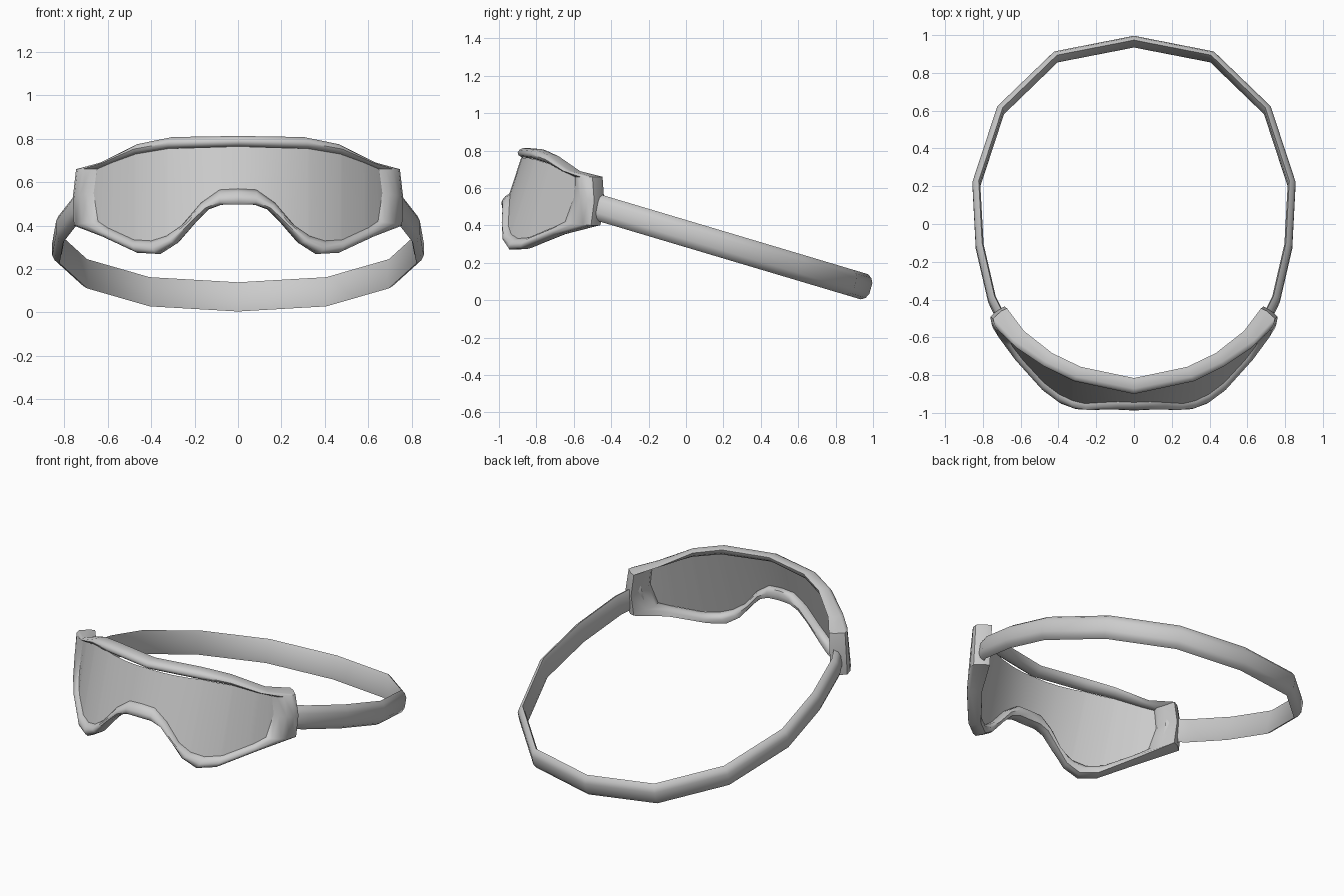
import bpy, bmesh, math
from mathutils import Vector

cube = bpy.data.objects.get("Cube")
if cube:
    bpy.data.objects.remove(cube)

grey = bpy.data.materials.new("light grey")
grey.use_nodes = True
colour = (0.6, 0.6, 0.6, 1)
grey.diffuse_color = colour
grey.node_tree.nodes["Principled BSDF"].inputs["Base Color"].default_value = colour


def face_y(x, z):
    """Depth of the wraparound visor surface."""
    return -0.88 + 0.72 * x * x + 0.33 * (z - 0.765) * (1 - (x / 0.8) ** 4)


def on_visor(x, z, lift=0):
    normal = Vector((1.44 * x, -1, 0)).normalized()
    return Vector((x, face_y(x, z), z)) + normal * lift


def build(name, rows, closed, angle, caps=False):
    """Skin rows of points, then mirror the half across x = 0."""
    bm = bmesh.new()
    grid = [[bm.verts.new(p) for p in row] for row in rows]
    count = len(rows[0])
    for a, b in zip(grid, grid[1:]):
        for j in range(count if closed else count - 1):
            k = (j + 1) % count
            bm.faces.new((a[j], b[j], b[k], a[k]))
    if caps:
        bm.faces.new(grid[-1])
    if closed:
        bmesh.ops.recalc_face_normals(bm, faces=bm.faces)
    mesh = bpy.data.meshes.new(name)
    bm.to_mesh(mesh)
    bm.free()
    mesh.materials.append(grey)
    mesh.shade_smooth()
    mesh.set_sharp_from_angle(angle=math.radians(angle))
    ob = bpy.data.objects.new(name, mesh)
    bpy.context.collection.objects.link(ob)
    mirror = ob.modifiers.new("Mirror", "MIRROR")
    mirror.use_clip = True
    mirror.merge_threshold = 0.002
    return ob


# Half outlines of the frame, from top centre round to the nose
outer = [(0, .813), (.3, .808), (.46, .775), (.63, .69), (.74, .66), (.755, .53),
         (.75, .4), (.62, .35), (.46, .275), (.37, .27), (.29, .32), (.2, .42),
         (.14, .475), (.08, .496), (0, .498)]
inner = [(0, .765), (.32, .755), (.47, .73), (.58, .69), (.65, .66), (.665, .55),
         (.645, .42), (.6, .39), (.48, .335), (.4, .33), (.33, .352), (.26, .4),
         (.17, .505), (.085, .565), (0, .57)]

# Rounded frame: each section is (blend from inner to outer, lift)
rows = []
for i, o in zip(inner, outer):
    depth = 0.05 + 0.035 * max(0, (o[0] - 0.55) / 0.2)
    section = [(0, 0), (.2, .018), (.5, .028), (.8, .024), (1, .008),
               (1, -depth * .6), (.92, -depth), (.45, -.05), (.1, -.03)]
    rows.append([on_visor(i[0] + (o[0] - i[0]) * t, i[1] + (o[1] - i[1]) * t, lift)
                 for t, lift in section])
build("goggle_frame", rows, True, 50)


# Lens: vertical strips between the upper and lower inner outline
def height(chain, x):
    for (x0, z0), (x1, z1) in zip(chain, chain[1:]):
        if x0 <= x <= x1:
            return z0 + (z1 - z0) * (x - x0) / (x1 - x0)
    return chain[-1][1]


upper, lower = inner[:6], inner[5:][::-1]
xs = sorted({p[0] for p in inner})
build("lens", [[on_visor(x, height(upper, x)), on_visor(x, height(lower, x))]
               for x in xs][::-1], False, 50)

# Strap: a tilted band with a bulging outer side, tucked into the frame ends
path = [Vector(p) for p in ((0, .96), (.41, .88), (.7, .6), (.828, .21), (.81, -.12),
                            (.745, -.4), (.71, -.47), (.675, -.53))]
up = Vector((0, .28, .96))
profile = [(-.07, -.006), (-.055, .016), (-.03, .028), (.03, .028), (.055, .016),
           (.07, -.006), (.04, -.014), (-.04, -.014)]
rows = []
for n, p in enumerate(path):
    before = path[n - 1] if n else Vector((-path[1].x, path[1].y))
    after = path[min(n + 1, len(path) - 1)]
    along = (after - before).normalized()
    out = Vector((-along.y, along.x, -.298 * along.x))
    centre = Vector((p.x, p.y, .07 + .298 * (.96 - p.y)))
    rows.append([centre + up * u + out * r for u, r in profile])
build("head_strap", rows, True, 40, caps=True)
